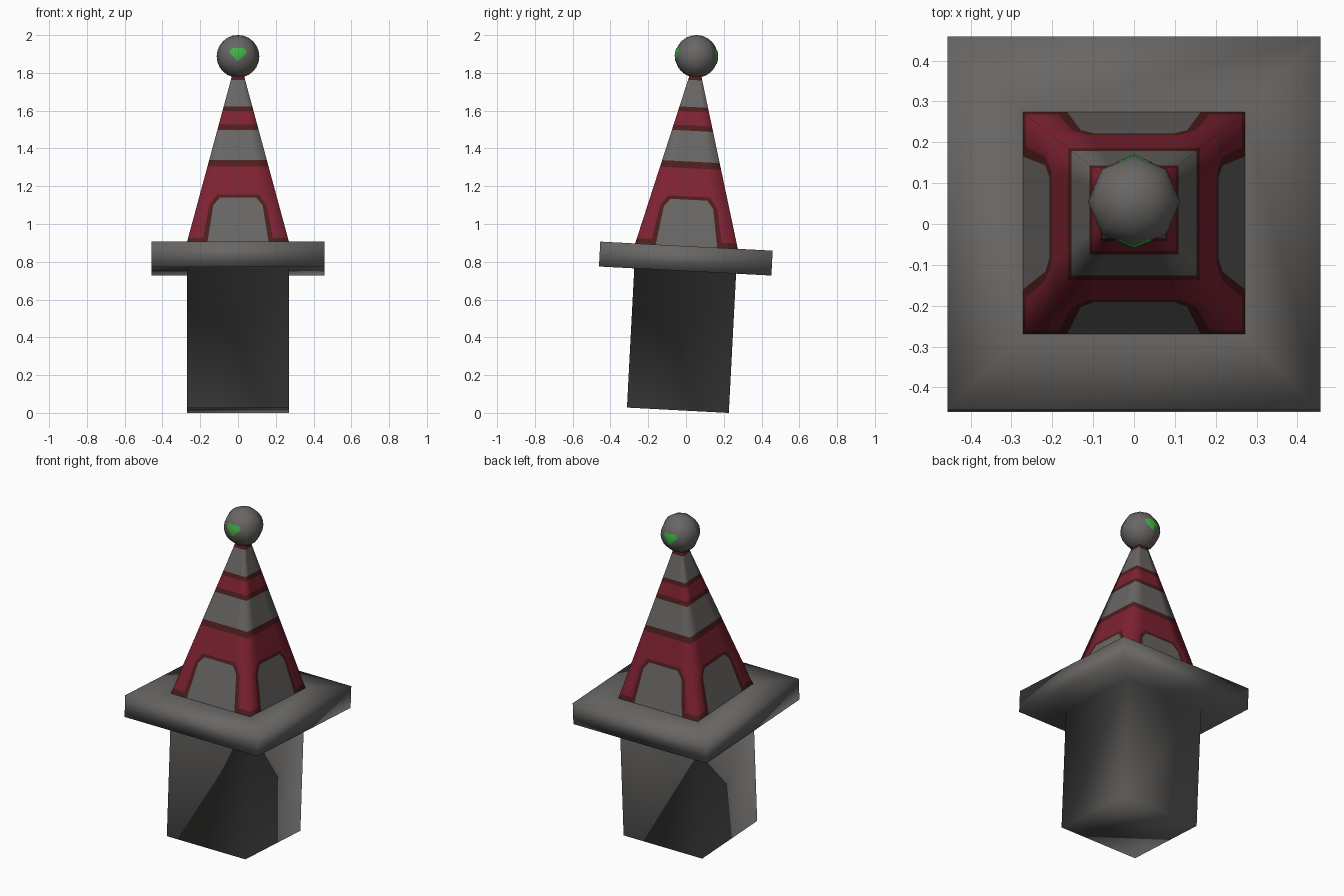
import bpy, bmesh, math
from mathutils import Matrix

if "Cube" in bpy.data.objects:
    bpy.data.objects.remove(bpy.data.objects["Cube"])

# whole model leans back by three degrees
LEAN = Matrix.Translation((0, -0.043, 0.014)) @ Matrix.Rotation(math.radians(-3), 4, 'X')


def material(name, rgb):
    m = bpy.data.materials.new(name)
    m.diffuse_color = (*rgb, 1)
    m.use_nodes = True
    m.node_tree.nodes["Principled BSDF"].inputs["Base Color"].default_value = m.diffuse_color
    return m


GREY = material("stone_grey", (0.14, 0.135, 0.13))
RED = material("crimson", (0.21, 0.016, 0.032))
DARK = material("dark_red_trim", (0.075, 0.013, 0.012))
GREEN = material("green", (0.05, 0.45, 0.06))


def finish(name, bm, mats):
    bmesh.ops.remove_doubles(bm, verts=bm.verts, dist=1e-5)
    bmesh.ops.recalc_face_normals(bm, faces=bm.faces)
    me = bpy.data.meshes.new(name)
    for f in bm.faces:
        f.smooth = True
    bm.to_mesh(me)
    bm.free()
    for m in mats:
        me.materials.append(m)
    ob = bpy.data.objects.new(name, me)
    ob.matrix_world = LEAN
    bpy.context.collection.objects.link(ob)
    return ob


# square shaft with the overhanging slab: (half width, height) rings
bm = bmesh.new()
rings = []
for w, h in [(0.27, 0), (0.27, 0.738), (0.457, 0.738), (0.457, 0.87), (0.27, 0.87)]:
    rings.append([bm.verts.new((x * w, y * w, h)) for x, y in ((-1, -1), (1, -1), (1, 1), (-1, 1))])
for a, b in zip(rings, rings[1:]):
    for i in range(4):
        j = (i + 1) % 4
        bm.faces.new((a[i], a[j], b[j], b[i]))
bm.faces.new(rings[0][::-1])
bm.faces.new(rings[-1])
finish("shaft_and_slab", bm, [GREY])

# spire: each side is a grid of cells; rows are
# (height, arch edge, trim edge, colours of cells above: middle, trim, corner)
ROWS = [
    (0.870, 0.60, 0.70, "GDD"),   # dark feet
    (0.898, 0.60, 0.70, "GDR"),   # legs
    (1.076, 0.60, 0.70, "GDR"),   # chamfered arch corner
    (1.116, 0.47, 0.60, "DDR"),   # trim over the arch
    (1.134, 0.47, 0.55, "RRR"),   # lower band
    (1.283, 0.47, 0.55, "DDD"),
    (1.318, 0.47, 0.55, "GGG"),
    (1.481, 0.47, 0.55, "DDD"),   # upper band
    (1.509, 0.47, 0.55, "RRR"),
    (1.582, 0.47, 0.55, "DDD"),
    (1.607, 0.47, 0.55, "GGG"),
    (1.750, 0.47, 0.55, "DDD"),   # collar
    (1.775, 0.47, 0.55, ""),
]


def half_width(h):
    return 0.272 - (h - 0.87) * 0.239 / 0.897


bm = bmesh.new()
for side in range(4):
    turn = Matrix.Rotation(side * math.pi / 2, 4, 'Z')
    grid = []
    for h, a, b, _ in ROWS:
        w = half_width(h)
        grid.append([bm.verts.new(turn @ Matrix.Translation((u * w, -w, h)).translation)
                     for u in (-1, -b, -a, a, b, 1)])
    for r in range(len(ROWS) - 1):
        for c in range(5):
            f = bm.faces.new((grid[r][c], grid[r][c + 1], grid[r + 1][c + 1], grid[r + 1][c]))
            f.material_index = "GRD".index(ROWS[r][3][abs(c - 2)])
finish("striped_spire", bm, [GREY, RED, DARK])

# eight-sided ball on the tip
R, BALL_H = 0.113, 1.876
bm = bmesh.new()
bmesh.ops.create_uvsphere(bm, u_segments=8, v_segments=12, radius=R,
                          matrix=Matrix.Translation((0, 0, BALL_H)))
finish("ball_finial", bm, [GREY])

# green spots, folded over the front and back edges of the ball
for name, s in (("front_spot", -1), ("back_spot", 1)):
    bm = bmesh.new()
    rows = []
    for z, w in [(0.038, 0.032), (0.028, 0.044), (0.012, 0.044), (-0.002, 0.03),
                 (-0.017, 0.014), (-0.034, 0.001)]:
        row = []
        for x in (-w, 0, w):
            y = math.sqrt(R * R - z * z) + 0.002 - abs(x) * 0.414
            row.append(bm.verts.new((x, s * y, BALL_H + z)))
        rows.append(row)
    for a, b in zip(rows, rows[1:]):
        for i in range(2):
            q = (a[i], b[i], b[i + 1], a[i + 1])
            bm.faces.new(q if s < 0 else q[::-1])
    ob = finish(name, bm, [GREEN])
    # make sure the plate faces outward
    if ob.data.polygons[0].normal.y * s < 0:
        ob.data.flip_normals()
